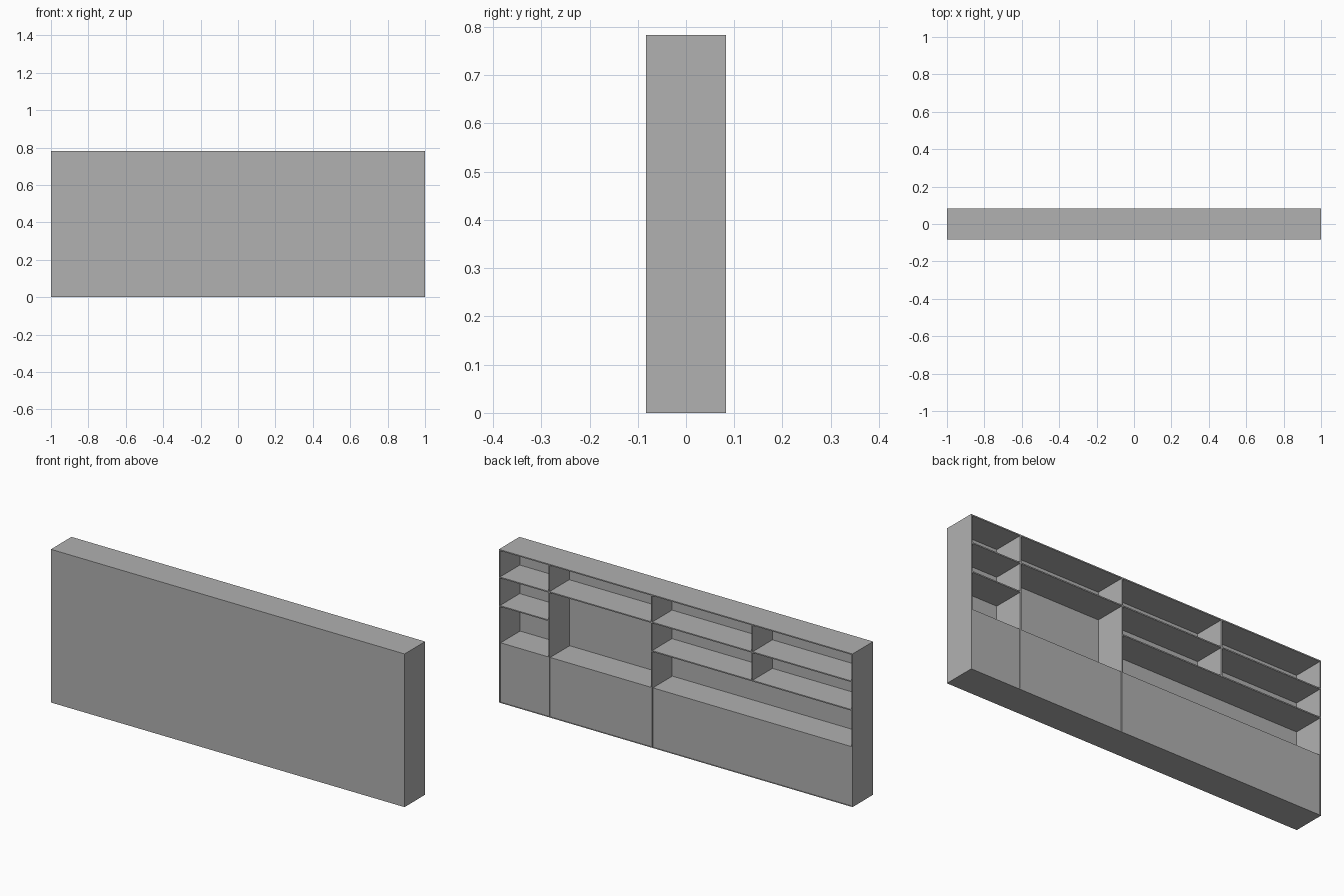
import bpy

if "Cube" in bpy.data.objects:
    bpy.data.objects.remove(bpy.data.objects["Cube"])

W, D, H = 1.0, 0.083, 0.783   # half width, half depth, height
T = 0.006                     # board thickness
LOW = 0.306                   # top of the lower cabinets
SHELVES = (0.643, 0.497)      # top heights of the shelves
X1, X2, X3 = 0.717, 0.136, -0.432   # divider centres

grey = bpy.data.materials.new("dark_grey")
grey.diffuse_color = (0.44, 0.44, 0.44, 1)
grey.use_nodes = True
grey.node_tree.nodes["Principled BSDF"].inputs["Base Color"].default_value = grey.diffuse_color


def box(name, x, y, z):
    """Box from (min, max) ranges."""
    bpy.ops.mesh.primitive_cube_add(
        size=1, location=[sum(r) / 2 for r in (x, y, z)])
    ob = bpy.context.object
    ob.name = name
    ob.scale = [r[1] - r[0] for r in (x, y, z)]
    bpy.ops.object.transform_apply(location=False, rotation=False, scale=True)
    ob.data.materials.append(grey)
    return ob


inner = (-D + T, D)

# Outer carcass, open towards +y
box("closed_panel", (-W, W), (-D, -D + T), (0, H))
box("top_board", (-W, W), inner, (H - T, H))
box("bottom_board", (-W, W), inner, (0, 0.003))
for side, s in (("left", -1), ("right", 1)):
    box(side + "_end", tuple(sorted((s * W, s * (W - T)))),
        inner, (0.003, H - T))

# Upright dividers
box("divider_narrow", (X1 - T / 2, X1 + T / 2), inner, (0.003, H - T))
box("divider_middle", (X2 - T / 2, X2 + T / 2), inner, (0.003, H - T))
box("divider_short", (X3 - T / 2, X3 + T / 2), inner, (SHELVES[1], H - T))

# Shelves and lower cabinets in each bay: (name, x range, shelf count)
bays = (("narrow", (X1 + T / 2, W - T), 2),
        ("tall", (X2 + T / 2, X1 - T / 2), 1),
        ("wide", (-W + T, X2 - T / 2), 2))
for name, xr, count in bays:
    for z in SHELVES[:count]:
        box(name + "_shelf", xr, inner, (z - T, z))
    box(name + "_cabinet", (xr[0] + 0.002, xr[1] - 0.002),
        (inner[0], D - 0.003), (0.003, LOW))
